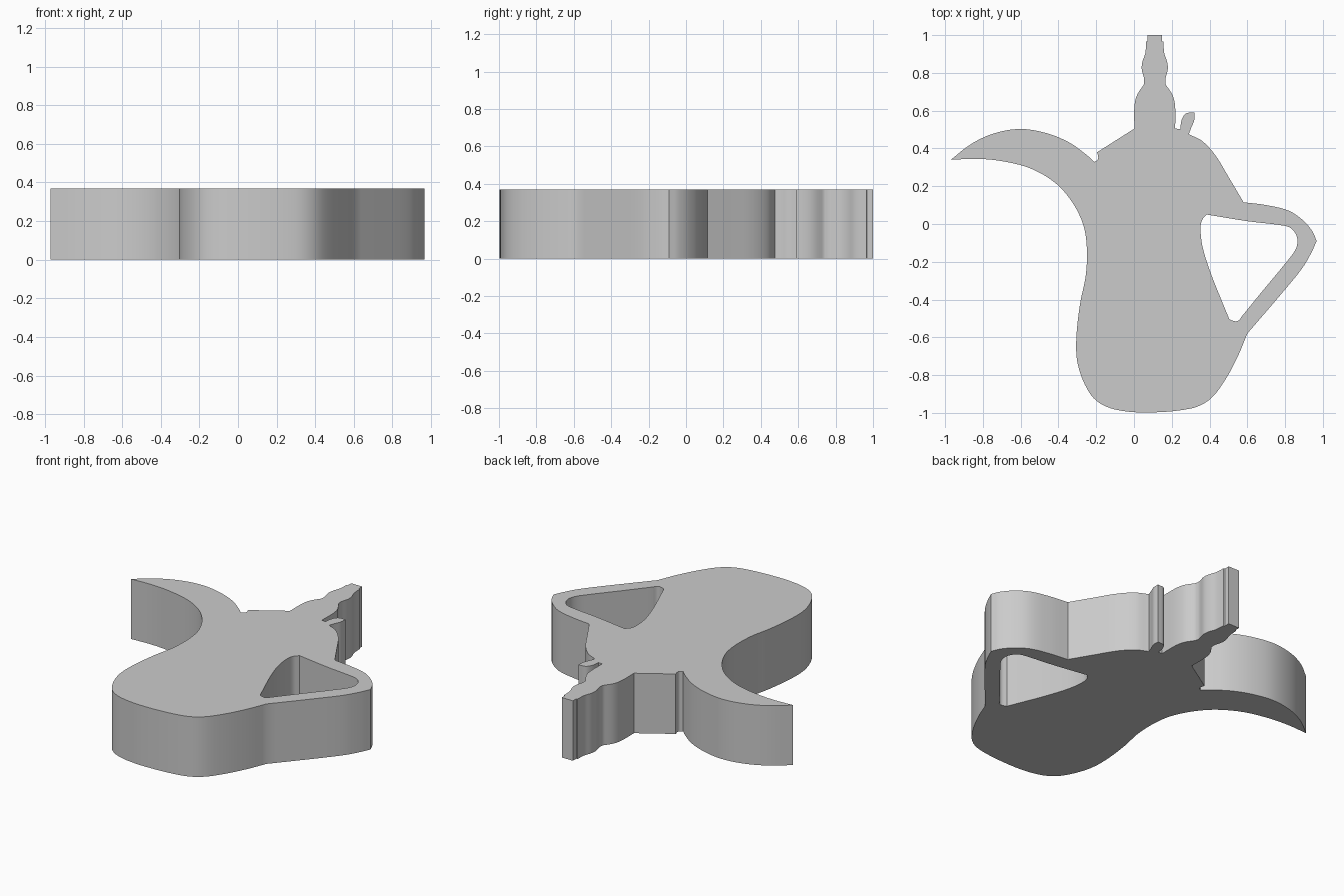
import bpy
import bmesh
from mathutils import Vector

THICKNESS = 0.37
LID_AXIS = 0.11

if "Cube" in bpy.data.objects:
    bpy.data.objects.remove(bpy.data.objects["Cube"], do_unlink=True)


def smooth_stroke(points, steps=5):
    """Spline through the points, leaving sharp corners at both ends."""
    pts = [Vector(p) for p in points]
    pts = [2 * pts[0] - pts[1]] + pts + [2 * pts[-1] - pts[-2]]
    result = []
    for a, b, c, d in zip(pts, pts[1:], pts[2:], pts[3:]):
        # Tangents limited by the chord keep uneven spacing from overshooting
        chord = (c - b).length
        start = (c - a).normalized() * chord
        end = (d - b).normalized() * chord
        for i in range(steps):
            t = i / steps
            s = 1 - t
            result.append(b * (s * s * (1 + 2 * t)) + start * (t * s * s)
                          + c * (t * t * (3 - 2 * t)) - end * (t * t * s))
    result.append(pts[-2])
    return result


def join_strokes(strokes):
    """Chain strokes into one closed loop without repeated points."""
    loop = []
    for stroke in strokes:
        points = smooth_stroke(stroke) if len(stroke) > 2 else [Vector(p) for p in stroke]
        for p in points:
            if not loop or (p - loop[-1]).length > 0.001:
                loop.append(p)
    if (loop[0] - loop[-1]).length < 0.001:
        loop.pop()
    return loop


def mirror_stroke(stroke):
    return [(2 * LID_AXIS - x, y) for x, y in reversed(stroke)]


# Curved spout, from its tip to the notch beside the lid
spout_top = [(-.97, .34), (-.86, .425), (-.74, .48), (-.6, .503), (-.46, .48),
             (-.34, .43), (-.25, .365), (-.21, .328)]
spout_notch = [(-.21, .328), (-.19, .345), (-.195, .38)]

# Lid and finial, mirrored about their own axis
lid_dome = [(.002, .505), (.002, .62), (.015, .68), (.052, .738)]
finial_bulb = [(.052, .738), (.054, .765), (.041, .82), (.045, .86), (.06, .905), (.064, .965)]
finial_tip = [(.072, .967), (.072, 1)]
lid_left = [lid_dome, finial_bulb, finial_tip]
lid_right = [mirror_stroke(s) for s in reversed(lid_left)]

# Thumb rest behind the lid
thumb_front = [(.245, .503), (.252, .55), (.275, .585), (.32, .59)]
thumb_back = [(.32, .59), (.319, .55), (.303, .51), (.29, .475)]

# Shoulder, handle and belly
shoulder = [(.29, .475), (.36, .44), (.43, .365), (.5, .25), (.58, .115)]
handle_top = [(.58, .115), (.7, .1), (.82, .07), (.9, .015), (.945, -.04), (.967, -.09)]
handle_back = [(.967, -.09), (.94, -.15), (.89, -.235), (.78, -.37), (.6, -.58)]
belly = [(.6, -.58), (.55, -.7), (.48, -.83), (.4, -.93), (.3, -.977), (.07, -.998),
         (-.1, -.982), (-.2, -.935), (-.26, -.85), (-.3, -.73), (-.305, -.6),
         (-.285, -.42), (-.255, -.27), (-.25, -.12), (-.27, 0), (-.33, .12),
         (-.42, .22), (-.55, .295), (-.7, .333), (-.83, .345), (-.97, .34)]

outline = join_strokes([spout_top, spout_notch, *lid_left, *lid_right, thumb_front,
                        thumb_back, shoulder, handle_top, handle_back, belly])

# Opening inside the handle
opening = join_strokes([
    [(.385, .05), (.6, .015), (.8, -.01), (.84, -.03), (.865, -.08), (.855, -.135),
     (.8, -.21), (.68, -.355), (.57, -.49)],
    [(.57, -.49), (.555, -.51), (.535, -.515), (.505, -.505)],
    [(.505, -.505), (.47, -.42), (.41, -.27), (.365, -.13), (.352, -.03), (.36, .02),
     (.385, .05)]])

# Fill the silhouette and raise it into a slab
bm = bmesh.new()
edges = []
for loop in (outline, opening):
    verts = [bm.verts.new((p.x, p.y, 0)) for p in loop]
    edges += [bm.edges.new((v, verts[i - 1])) for i, v in enumerate(verts)]
bmesh.ops.triangle_fill(bm, edges=edges, use_beauty=True)
raised = bmesh.ops.extrude_face_region(bm, geom=bm.faces[:], use_keep_orig=True)
top_verts = [g for g in raised["geom"] if isinstance(g, bmesh.types.BMVert)]
bmesh.ops.translate(bm, verts=top_verts, vec=(0, 0, THICKNESS))
bmesh.ops.recalc_face_normals(bm, faces=bm.faces[:])

mesh = bpy.data.meshes.new("coffee_pot")
bm.to_mesh(mesh)
bm.free()
pot = bpy.data.objects.new("coffee_pot", mesh)
bpy.context.collection.objects.link(pot)

# Plain grey finish
grey = bpy.data.materials.new("plain grey")
grey.use_nodes = True
colour = (.6, .6, .6, 1)
grey.diffuse_color = colour
grey.node_tree.nodes["Principled BSDF"].inputs["Base Color"].default_value = colour
mesh.materials.append(grey)

# Smooth walls with crisp rims
bpy.ops.object.select_all(action="DESELECT")
pot.select_set(True)
bpy.context.view_layer.objects.active = pot
bpy.ops.object.shade_smooth_by_angle(angle=.6)
